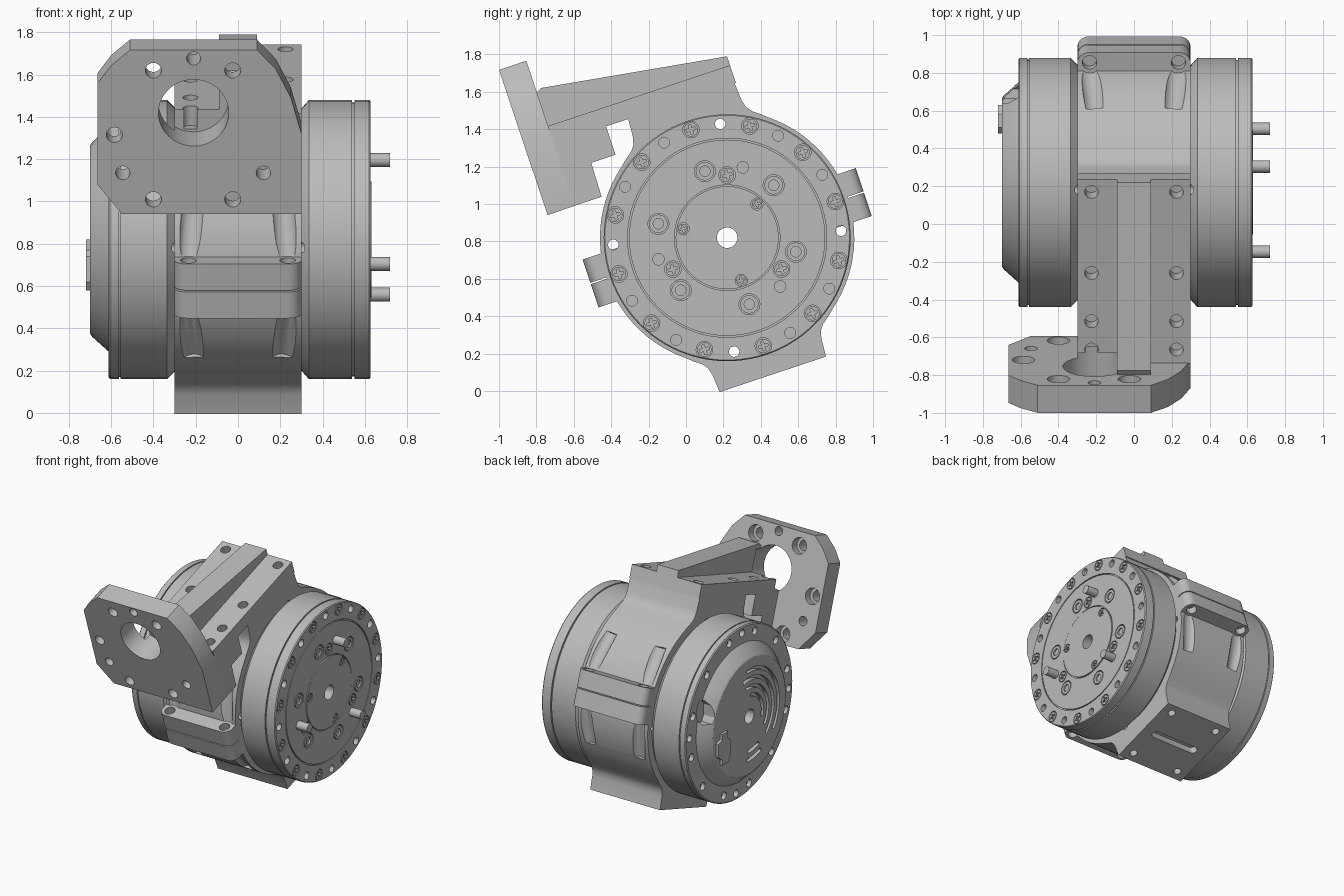
import bpy, bmesh
from math import sin, cos, radians, pi
from mathutils import Matrix, Vector

cube = bpy.data.objects.get("Cube")
if cube:
    bpy.data.objects.remove(cube, do_unlink=True)

# Everything is modelled around the motor axis, then tilted into place
TILT = 18.5
PLACE = Matrix.Translation((0, 0.22, 0.82)) @ Matrix.Rotation(radians(TILT), 4, 'X')

grey = bpy.data.materials.new("machined grey")
grey.use_nodes = True
COLOUR = (0.5, 0.5, 0.5, 1)
grey.diffuse_color = COLOUR
grey.node_tree.nodes["Principled BSDF"].inputs["Base Color"].default_value = COLOUR


def polar(r, deg):
    return (r * cos(radians(deg)), r * sin(radians(deg)))


def around(r, start, count):
    return [polar(r, start + i * 360 / count) for i in range(count)]


def arc(r, start, end, steps):
    return [polar(r, start + (end - start) * i / steps) for i in range(steps + 1)]


def untilt(y, z):
    t = radians(-TILT)
    return (y * cos(t) - z * sin(t), y * sin(t) + z * cos(t))


def rod(bm, p, q, r0, r1=None, n=24):
    p, q = Vector(p), Vector(q)
    m = Matrix.Translation((p + q) / 2) @ (q - p).to_track_quat('Z', 'Y').to_matrix().to_4x4()
    bmesh.ops.create_cone(bm, cap_ends=True, segments=n, radius1=r0,
                          radius2=r0 if r1 is None else r1, depth=(q - p).length, matrix=m)


def rods_x(bm, spots, x0, x1, r):
    for y, z in spots:
        rod(bm, (x0, y, z), (x1, y, z), r)


def prism(bm, pts, axis, lo, hi):
    def at(u, v, d):
        return {'x': (d, u, v), 'y': (u, d, v), 'z': (u, v, d)}[axis]
    ends = [[bm.verts.new(at(u, v, d)) for u, v in pts] for d in (lo, hi)]
    skin(bm, ends)


def skin(bm, rings):
    n = len(rings[0])
    faces = [bm.faces.new(rings[0]), bm.faces.new(rings[-1])]
    for a, b in zip(rings, rings[1:]):
        faces += [bm.faces.new((a[i], a[(i + 1) % n], b[(i + 1) % n], b[i])) for i in range(n)]
    bmesh.ops.recalc_face_normals(bm, faces=faces)


def turned(profile, n=96):
    bm = bmesh.new()
    skin(bm, [[bm.verts.new((x, *p)) for p in around(r, 0, n)] for x, r in profile])
    return bm


def link(name, bm):
    me = bpy.data.meshes.new(name)
    bm.to_mesh(me)
    bm.free()
    ob = bpy.data.objects.new(name, me)
    bpy.context.scene.collection.objects.link(ob)
    return ob


def make(name, bm, *cutters):
    ob = link(name, bm)
    helpers = [link("cutter", c) for c in cutters]
    for h in helpers:
        h.hide_render = True
        mod = ob.modifiers.new("cut", 'BOOLEAN')
        mod.operation, mod.solver, mod.object = 'DIFFERENCE', 'EXACT', h
    if helpers:
        dg = bpy.context.evaluated_depsgraph_get()
        me = bpy.data.meshes.new_from_object(ob.evaluated_get(dg))
        ob.modifiers.clear()
        ob.data = me
        for h in helpers:
            bpy.data.objects.remove(h, do_unlink=True)
    me = ob.data
    me.transform(PLACE)
    me.materials.clear()
    me.materials.append(grey)
    for p in me.polygons:
        p.use_smooth = True
    me.set_sharp_from_angle(angle=radians(30))
    return ob


# Hole patterns on the output face
rim_screws = around(0.61, 60, 12)
rim_holes = around(0.61, 75, 12)
through = [p for i, p in enumerate(rim_holes) if i % 3 == 0]
blind = [p for i, p in enumerate(rim_holes) if i % 3]
disc_screws = around(0.335, 71.5, 3)
hub_screws = around(0.24, 30, 3)
plugs = around(0.375, 30, 6)
FACE = 0.627


def bores():
    bm = bmesh.new()
    rods_x(bm, [(0, 0)], -1, 1, 0.055)
    rods_x(bm, through, -1, 1, 0.028)
    return bm


# Output side housing
cut = bmesh.new()
rods_x(cut, rim_screws + disc_screws, FACE - 0.02, 0.7, 0.044)
rods_x(cut, hub_screws, FACE - 0.02, 0.7, 0.032)
rods_x(cut, plugs, FACE - 0.02, 0.7, 0.056)
rods_x(cut, blind, FACE - 0.05, 0.7, 0.029)
make("output_housing", turned([
    (0.3, 0.62), (0.335, 0.66), (0.54, 0.66), (0.54, 0.648), (0.55, 0.648), (0.55, 0.66),
    (0.62, 0.66), (FACE, 0.654), (FACE, 0.532), (0.615, 0.532), (0.615, 0.524), (FACE, 0.524),
    (FACE, 0.282), (0.618, 0.282), (0.618, 0.275), (0.631, 0.275)]), bores(), cut)

# Cross head screws and ring plugs
heads, slots = bmesh.new(), bmesh.new()
rods_x(heads, rim_screws + disc_screws, FACE - 0.03, FACE, 0.038)
rods_x(heads, hub_screws, FACE - 0.03, FACE + 0.002, 0.027)
rods_x(heads, plugs, FACE - 0.03, FACE, 0.049)
rods_x(slots, plugs, FACE - 0.012, 0.7, 0.028)
for spots, s in ((rim_screws + disc_screws, 0.026), (hub_screws, 0.018)):
    t = s * 0.27
    for y, z in spots:
        plus = []
        for k in range(4):
            c, d = round(cos(k * pi / 2)), round(sin(k * pi / 2))
            plus += [(y + c * u - d * v, z + d * u + c * v) for u, v in ((s, -t), (s, t), (t, t))]
        prism(slots, plus, 'x', FACE - 0.012, 0.7)
make("face_screws", heads, slots)

# Drive pins
bm = bmesh.new()
rods_x(bm, around(0.385, 58.9, 3), 0.6, 0.72, 0.033)
make("drive_pins", bm)

# Rear housing with curved vents and a socket recess
cut = bmesh.new()
rods_x(cut, [p for p in around(0.6, 60, 12)], -0.7, -0.58, 0.03)
for r, a0, a1 in ((0.16, 95, 200), (0.225, 80, 215), (0.29, 75, 225), (0.355, 85, 215),
                  (0.27, 245, 275), (0.335, 245, 275)):
    a0, a1 = a0 - TILT, a1 - TILT
    prism(cut, arc(r - 0.014, a0, a1, 20) + arc(r + 0.014, a1, a0, 20), 'x', -0.75, -0.67)
socket = [(0.47 + 0.05 * u, 0.19 + 0.085 * v) for u, v in
          ((1, .5), (.5, 1), (-.5, 1), (-1, .5), (-1, -.5), (-.5, -1), (.5, -1), (1, -.5))]
prism(cut, [untilt(*p) for p in socket], 'x', -0.75, -0.6)
make("rear_housing", turned([
    (-0.3, 0.625), (-0.335, 0.66), (-0.555, 0.66), (-0.555, 0.65), (-0.563, 0.65),
    (-0.563, 0.66), (-0.605, 0.66), (-0.612, 0.652), (-0.612, 0.53), (-0.69, 0.46),
    (-0.7, 0.445)]), bores(), cut)

# Raised connector on the rear cover
bm = bmesh.new()
outline = [(.26, -.2), (.29, -.24), (.36, -.24), (.36, -.2), (.41, -.16), (.41, -.06),
           (.36, -.04), (.36, 0), (.29, 0), (.29, -.05), (.26, -.08)]
prism(bm, [untilt(*p) for p in outline], 'x', -0.72, -0.68)
make("rear_connector", bm)

# Clamp body with foot and top pad
side = [(0.3, -0.77), (0.307, -0.67), (0.318, -0.63), (0.34, -0.6), (0.38, -0.57)]
side += arc(0.68, -52, 52, 26) + [(a, -b) for a, b in reversed(side)]
body = bmesh.new()
prism(body, side + [(-a, b) for a, b in reversed(side)], 'x', -0.3, 0.3)
pockets, feet = bmesh.new(), bmesh.new()
for sa in (-1, 1):
    for sx in (-1, 1):
        rod(feet, (sx * 0.21, sa * 0.23, -0.9), (sx * 0.21, sa * 0.23, -0.7), 0.028)
        for sb in (-1, 1):
            rod(pockets, (sx * 0.235, sa * 0.72, sb * 0.134), (sx * 0.21, sa * 0.58, sb * 0.42), 0.058)
prism(feet, [(0.18 + u, v) for u, v in arc(0.03, -90, 90, 8)]
      + [(-0.18 + u, v) for u, v in arc(0.03, 90, 270, 8)], 'z', -0.9, -0.71)
make("clamp_body", body, bores(), pockets, feet)

# Split clamp lugs on both sides
corner = [(0.24 + u, 0.71 + v) for u, v in arc(0.06, 0, 90, 8)]
half = [(0.3, 0.55)] + corner
lug = half + [(-x, a) for x, a in reversed(half)]
for sa, label in ((-1, "front"), (1, "back")):
    for lo, hi, level in ((0.004, 0.135, "upper"), (-0.135, -0.004, "lower")):
        bm, cut = bmesh.new(), bmesh.new()
        prism(bm, [(x, sa * a) for x, a in lug], 'z', lo, hi)
        outer = max(lo, hi, key=abs)
        for sx in (-1, 1):
            rod(cut, (sx * 0.235, sa * 0.715, outer * 0.6), (sx * 0.235, sa * 0.715, outer * 1.5), 0.038)
        make(f"{label}_{level}_lug", bm, cut)


def window():
    bm = bmesh.new()
    rod(bm, (-0.21, -1, 0.924), (-0.21, -0.66, 0.924), 0.166, n=48)
    return bm


# Arm plate with bolt holes
bm, cut = bmesh.new(), bmesh.new()
prism(bm, [(-0.3, 0.77), (0.3, 0.77), (0.3, 0.87), (-0.3, 0.87)], 'y', -0.719, 0.307)
for a in (0.238, -0.215, -0.484, -0.642):
    for x in (-0.225, 0.225):
        rod(cut, (x, a, 0.7), (x, a, 1), 0.036)
make("arm_plate", bm, window(), cut)

# Tapered rib on top of the arm
bm = bmesh.new()
prism(bm, [(-0.719, 0.86), (-0.719, 1.06), (-0.69, 1.075), (0.307, 0.92), (0.307, 0.86)], 'x', -0.09, 0.09)
make("arm_rib", bm, window())

# Stepped block under the arm
bm = bmesh.new()
prism(bm, [(-0.719, 0.421), (-0.567, 0.421), (-0.562, 0.61), (-0.425, 0.61),
           (-0.425, 0.772), (-0.719, 0.772)], 'x', -0.3, 0.3)
make("arm_block", bm, window())

# Front mounting plate
bm, cut, counter = bmesh.new(), bmesh.new(), bmesh.new()
prism(bm, [(0.3, 0.42), (0.3, 0.82), (0.25, 1.0), (0.18, 1.14), (0.09, 1.238), (-0.51, 1.238),
           (-0.6, 1.16), (-0.665, 1.07), (-0.665, 0.566), (-0.55, 0.42)], 'y', -0.872, -0.718)
for x, b, r in ((-0.21, 1.195, 0.033), (-0.025, 1.135, 0.038), (-0.4, 1.135, 0.038),
                (-0.585, 0.814, 0.038), (-0.545, 0.624, 0.034), (0.12, 0.624, 0.034),
                (-0.4, 0.492, 0.038), (-0.025, 0.492, 0.038)):
    rod(cut, (x, -1, b), (x, -0.6, b), r)
    if r > 0.035:
        rod(counter, (x, -0.78, b), (x, -0.6, b), 0.06)
make("mounting_plate", bm, window(), cut, counter)
